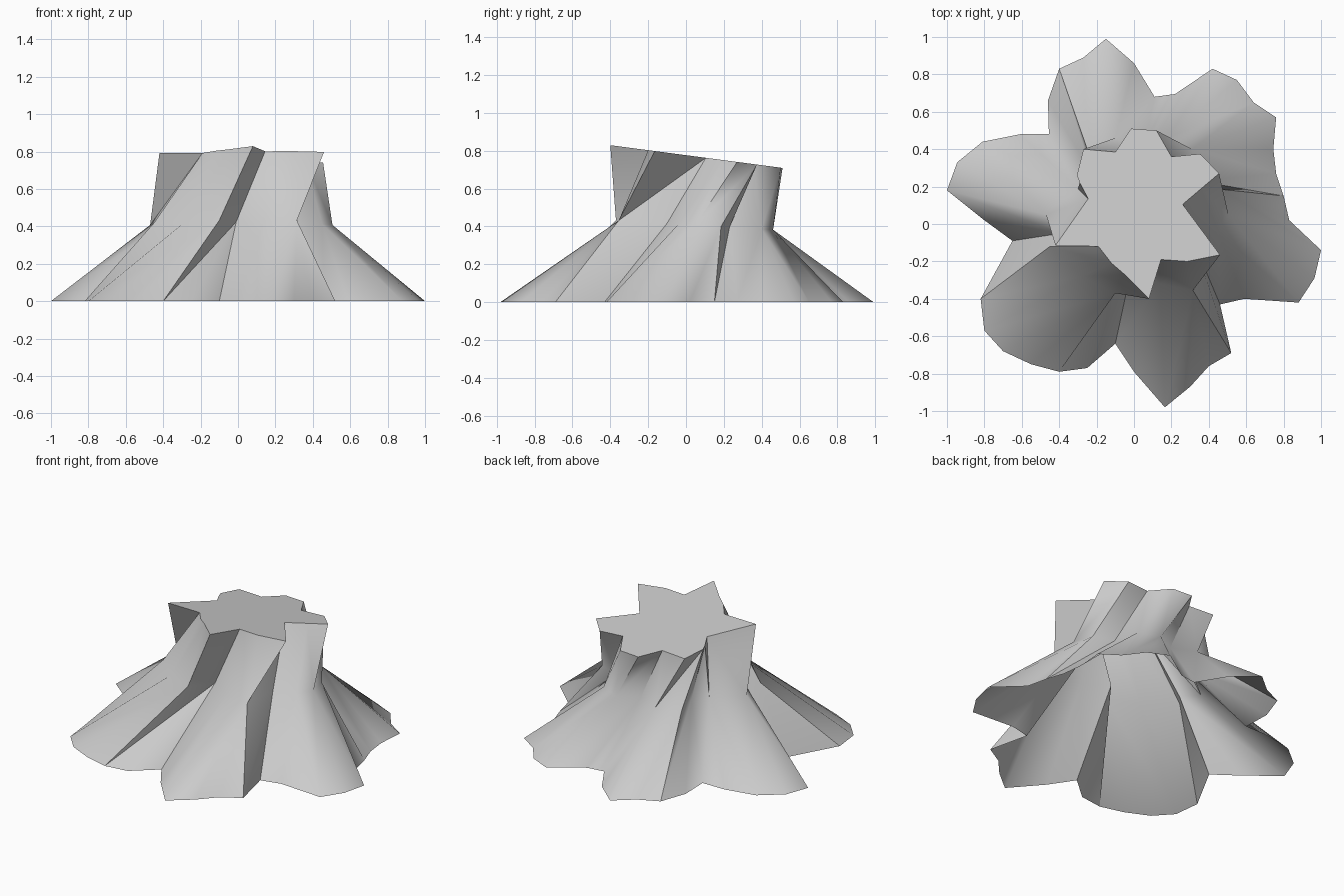
import bpy, bmesh, math

# root outline on the ground, counter-clockwise
BASE = [(1.0, -.14), (.83, .02), (.80, .15), (.76, .27), (.745, .40), (.76, .57), (.64, .65),
        (.55, .77), (.42, .83), (.22, .695), (.11, .68), (0, .86), (-.15, .99), (-.27, .89),
        (-.40, .83), (-.46, .66), (-.455, .48), (-.61, .48), (-.81, .44), (-.945, .33),
        (-1.0, .18), (-.80, .02), (-.65, -.09), (-.82, -.40), (-.80, -.57), (-.70, -.68),
        (-.55, -.75), (-.40, -.79), (-.25, -.77), (-.10, -.64), (0, -.79), (.165, -.98),
        (.30, -.87), (.40, -.76), (.52, -.69), (.46, -.43), (.59, -.40), (.88, -.42), (.965, -.29)]
# trunk outline at the cut, and at the twisted waist
TOP = [(.08, -.40), (.145, -.19), (.285, -.20), (.46, -.165), (.26, .105), (.36, .19), (.455, .27),
       (.355, .375), (.20, .36), (.12, .50), (-.015, .51), (-.10, .385), (-.27, .40), (-.305, .26),
       (-.29, .22), (-.245, .135), (-.42, -.115), (-.19, -.12), (-.12, -.21), (-.05, -.27)]
WAIST = [(-.10, -.37), (-.01, -.22), (.14, -.32), (.315, -.355), (.32, -.10), (.45, -.04),
         (.505, .05), (.47, .185), (.34, .23), (.31, .40), (.18, .46), (.05, .39), (-.10, .46),
         (-.25, .40), (-.22, .26), (-.30, .19), (-.47, .05), (-.39, -.05), (-.45, -.12), (-.28, -.28)]
# base point that each ridge or groove runs down to
FOOT = [27, 29, 31, 34, 35, 37, 0, 2, 3, 6, 8, 10, 12, 14, 16, 18, 20, 22, 23, 24]
# ridge-to-groove walls, folded along the other diagonal
FOLD = {0, 3, 6, 10, 12, 16}

bm = bmesh.new()
base = [bm.verts.new((x, y, 0)) for x, y in BASE]
waist = [bm.verts.new((x, y, .41 - .06 * y)) for x, y in WAIST]
top = [bm.verts.new((x, y, .776 - .132 * y)) for x, y in TOP]

n = len(top)
for i in range(n):
    j = (i + 1) % n
    # trunk side
    if i in FOLD:
        bm.faces.new((waist[i], waist[j], top[j]))
        bm.faces.new((waist[i], top[j], top[i]))
    else:
        bm.faces.new((waist[i], waist[j], top[i]))
        bm.faces.new((waist[j], top[j], top[i]))
    # flared roots
    bm.faces.new((base[FOOT[i]], waist[j], waist[i]))
    k = FOOT[i]
    while k != FOOT[j]:
        m = (k + 1) % len(base)
        bm.faces.new((base[k], base[m], waist[j]))
        k = m

# flat sloping cut
cut = bm.faces.new(top)
for e in cut.edges:
    e.smooth = False
bm.normal_update()

mesh = bpy.data.meshes.new("tree_stump")
bm.to_mesh(mesh)
bm.free()
stump = bpy.data.objects.new("tree_stump", mesh)
bpy.context.collection.objects.link(stump)
bpy.context.view_layer.objects.active = stump
stump.select_set(True)
bpy.ops.object.shade_smooth_by_angle(angle=math.radians(50))
